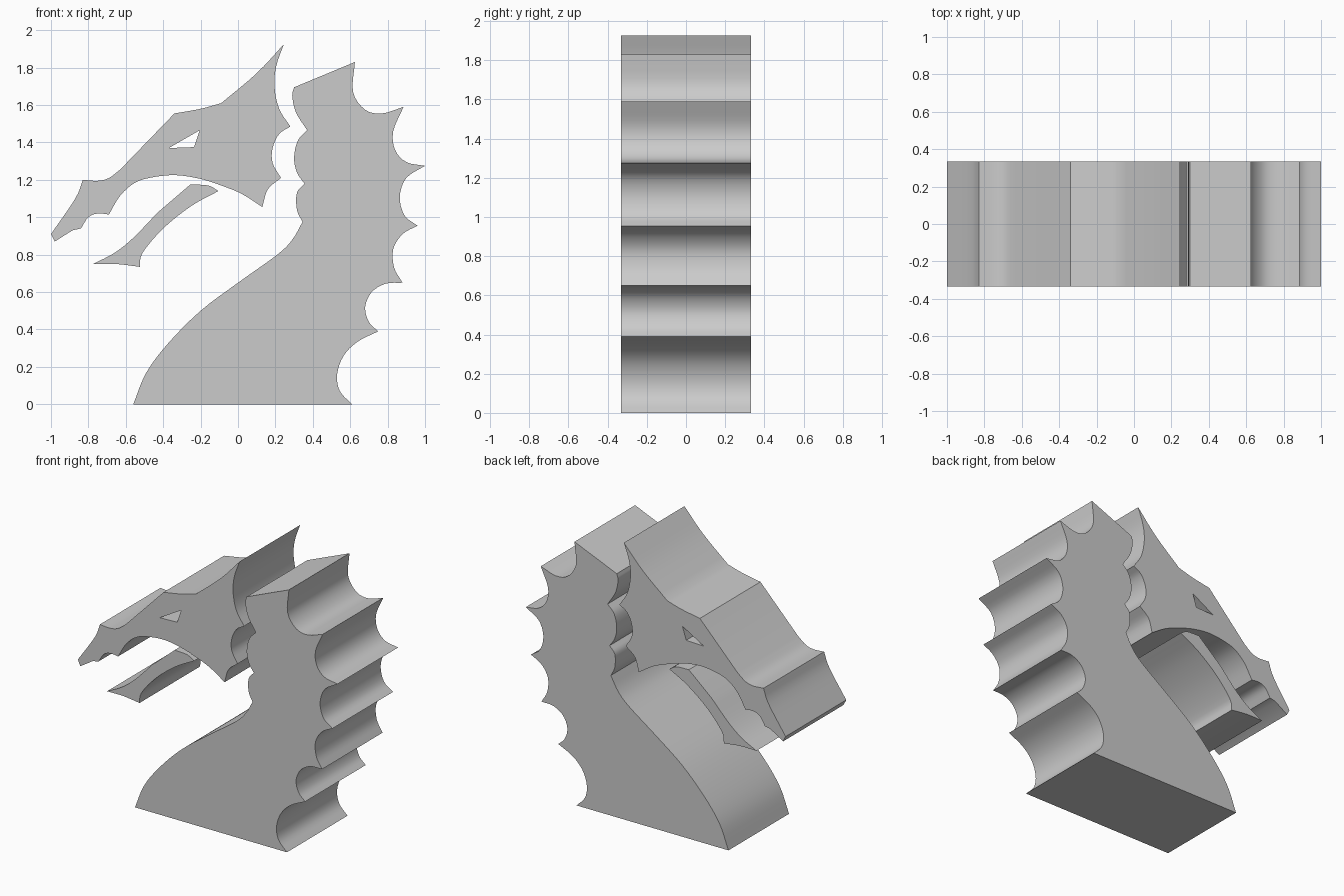
import bpy
import bmesh
import math
from mathutils import Vector

HALF_DEPTH = 0.333
STEPS = 4

default_cube = bpy.data.objects.get("Cube")
if default_cube:
    bpy.data.objects.remove(default_cube, do_unlink=True)

stone = bpy.data.materials.new("plain grey")
stone.use_nodes = True
grey = (0.6, 0.6, 0.6, 1)
stone.diffuse_color = grey
stone.node_tree.nodes["Principled BSDF"].inputs["Base Color"].default_value = grey


def smooth_run(points):
    """Catmull-Rom curve through the points, leaving out the first one."""
    if len(points) == 2:
        return points[1:]
    padded = [2 * points[0] - points[1]] + points + [2 * points[-1] - points[-2]]
    curve = []
    for before, start, end, after in zip(padded, padded[1:], padded[2:], padded[3:]):
        for step in range(1, STEPS + 1):
            t = step / STEPS
            curve.append(start + 0.5 * t * (
                (end - before)
                + t * (2 * before - 5 * start + 4 * end - after)
                + t * t * (3 * start - before - 3 * end + after)))
    return curve


def outline(runs):
    """Closed outline: each run curves on from a sharp corner at the last one's end."""
    corner = Vector(runs[-1][-1])
    result = []
    for run in runs:
        result += smooth_run([corner] + [Vector(p) for p in run])
        corner = Vector(run[-1])
    return result


def slab(name, *loops):
    """Extrude an outline, with any further outlines as holes, along y."""
    bm = bmesh.new()
    edges = []
    for loop in loops:
        verts = [bm.verts.new((p.x, -HALF_DEPTH, p.y)) for p in outline(loop)]
        edges += [bm.edges.new((a, b)) for a, b in zip(verts, verts[1:] + verts[:1])]
    bmesh.ops.triangle_fill(bm, edges=edges, use_beauty=True)
    extruded = bmesh.ops.extrude_face_region(bm, geom=bm.faces[:], use_keep_orig=True)
    moved = [g for g in extruded["geom"] if isinstance(g, bmesh.types.BMVert)]
    bmesh.ops.translate(bm, verts=moved, vec=(0, 2 * HALF_DEPTH, 0))
    bmesh.ops.recalc_face_normals(bm, faces=bm.faces[:])
    mesh = bpy.data.meshes.new(name)
    bm.to_mesh(mesh)
    bm.free()
    mesh.materials.append(stone)
    part = bpy.data.objects.new(name, mesh)
    bpy.context.collection.objects.link(part)
    bpy.ops.object.select_all(action="DESELECT")
    part.select_set(True)
    bpy.context.view_layer.objects.active = part
    bpy.ops.object.shade_smooth_by_angle(angle=math.radians(30))


# Neck: scalloped mane up the back, gullet scallops and throat down the front
base = [[(.61, 0)]]
mane = [
    [(.545, .07), (.53, .16), (.565, .26), (.64, .335), (.75, .39)],
    [(.7, .44), (.68, .52), (.715, .6), (.79, .645), (.88, .65)],
    [(.835, .73), (.83, .83), (.88, .91), (.96, .955)],
    [(.89, 1.01), (.865, 1.11), (.9, 1.21), (1, 1.275)],
    [(.9, 1.295), (.84, 1.36), (.83, 1.46), (.885, 1.59)],
    [(.77, 1.555), (.68, 1.575), (.615, 1.67), (.625, 1.83)],
]
crest = [[(.3, 1.695)]]
gullet = [
    [(.29, 1.65), (.31, 1.56), (.37, 1.465)],
    [(.32, 1.41), (.3, 1.32), (.315, 1.24), (.355, 1.18)],
    [(.315, 1.13), (.315, 1.04), (.345, .975)],
]
throat = [[(.29, .88), (.21, .8), (0, .65), (-.2, .5), (-.37, .33),
           (-.49, .17), (-.56, 0)]]
slab("neck", base + mane + crest + gullet + throat)

# Head: snout, mouth roof, cheek, swept-back ear and brow, with an eye opening
snout = [[(-.98, .87)], [(-.885, .93)], [(-.84, .94)],
         [(-.8, 1), (-.75, 1.02), (-.69, 1.015)]]
mouth = [[(-.63, 1.115), (-.55, 1.185), (-.45, 1.215), (-.33, 1.225),
          (-.2, 1.205), (-.09, 1.17), (.02, 1.125), (.13, 1.055)]]
cheek = [[(.16, 1.15), (.23, 1.21)],
         [(.185, 1.29), (.185, 1.37), (.22, 1.445), (.28, 1.485)]]
ear = [[(.22, 1.58), (.195, 1.7), (.205, 1.81), (.245, 1.925)],
       [(.1, 1.77), (-.09, 1.61)]]
brow = [[(-.2, 1.58), (-.34, 1.555)], [(-.63, 1.255)],
        [(-.69, 1.21), (-.75, 1.195), (-.83, 1.2)],
        [(-.87, 1.1), (-1, .91)]]
eye = [[(-.37, 1.37)], [(-.235, 1.375)], [(-.205, 1.465)]]
slab("head", snout + mouth + cheek + ear + brow, eye)

# Lower jaw, hanging free below the mouth
jaw = [[(-.65, .75), (-.525, .735)],
       [(-.51, .81), (-.4, .94), (-.25, 1.06), (-.105, 1.14)],
       [(-.16, 1.17), (-.255, 1.175)],
       [(-.43, 1.025)],
       [(-.56, .89), (-.66, .81), (-.775, .75)]]
slab("lower_jaw", jaw)
